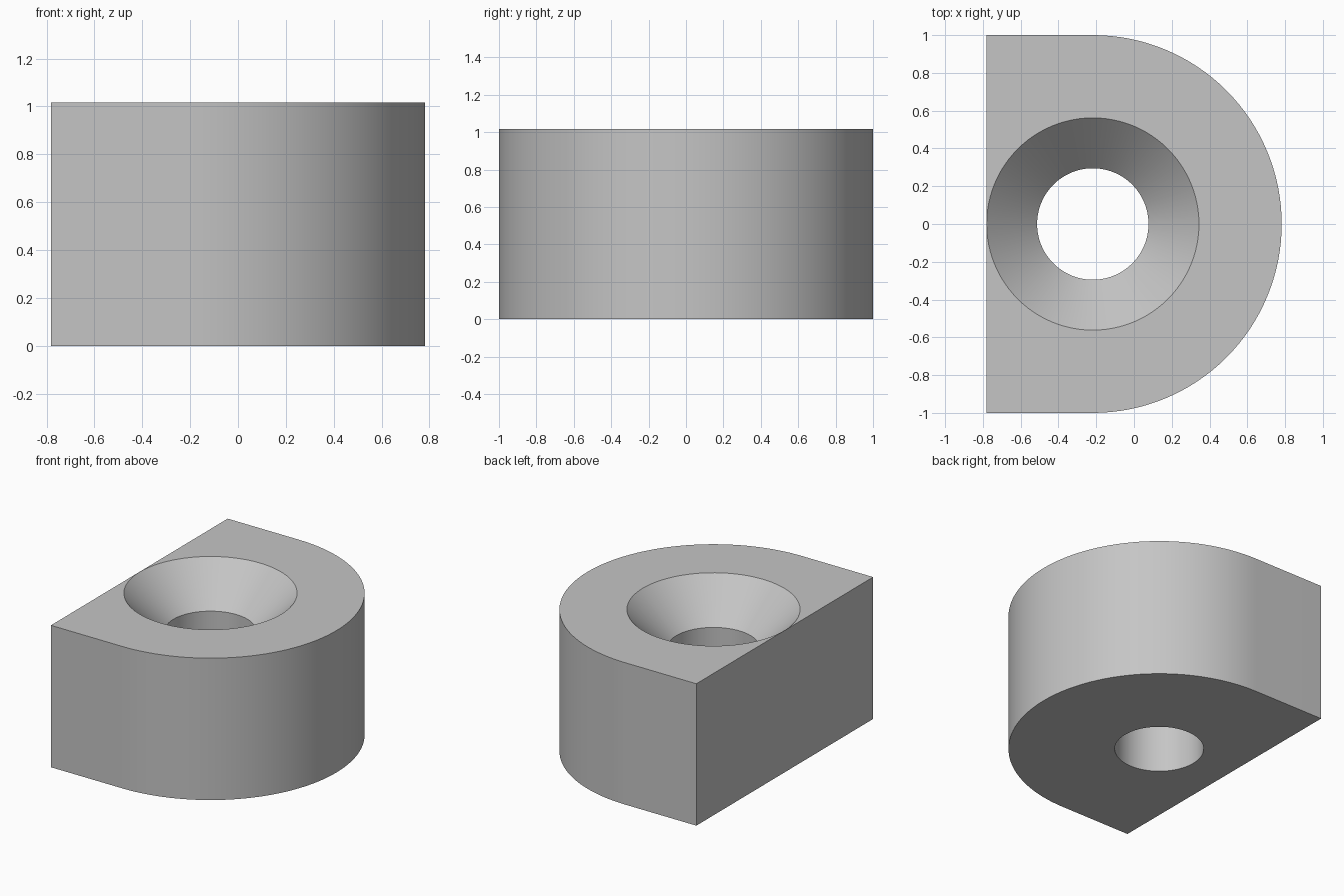
import bpy, bmesh
from math import pi, cos, sin

if "Cube" in bpy.data.objects:
    bpy.data.objects.remove(bpy.data.objects["Cube"])

CX = -0.218          # shared axis of the round end and the hole
HEIGHT = 1.016
LEFT = -0.782        # flat side
HOLE, RIM = 0.295, 0.562

grey = bpy.data.materials.new("plain grey")
grey.use_nodes = True
grey.diffuse_color = (0.56, 0.56, 0.56, 1)
grey.node_tree.nodes["Principled BSDF"].inputs["Base Color"].default_value = (0.56, 0.56, 0.56, 1)


def make_object(name, bm):
    bmesh.ops.recalc_face_normals(bm, faces=bm.faces)
    mesh = bpy.data.meshes.new(name)
    bm.to_mesh(mesh)
    bm.free()
    mesh.materials.append(grey)
    obj = bpy.data.objects.new(name, mesh)
    bpy.context.collection.objects.link(obj)
    return obj


# D-shaped block: half circle on the +x side, square on the other
bm = bmesh.new()
steps = 64
outline = [(CX + cos(a), sin(a)) for a in (-pi / 2 + pi * i / steps for i in range(steps + 1))]
outline += [(LEFT, 1), (LEFT, -1)]
base = bm.faces.new([bm.verts.new((x, y, 0)) for x, y in outline])
top = bmesh.ops.extrude_face_region(bm, geom=[base])["geom"]
bmesh.ops.translate(bm, vec=(0, 0, HEIGHT), verts=[v for v in top if isinstance(v, bmesh.types.BMVert)])
block = make_object("countersunk_block", bm)

# Cutter: straight bore opening into a 45 degree countersink
bm = bmesh.new()
sink = RIM - HOLE
extra = 0.1
profile = [(HOLE, -extra), (HOLE, HEIGHT - sink), (RIM, HEIGHT), (RIM, HEIGHT + extra)]
sides = 96
rings = [[bm.verts.new((CX + r * cos(2 * pi * i / sides), r * sin(2 * pi * i / sides), z))
          for i in range(sides)] for r, z in profile]
for low, high in zip(rings, rings[1:]):
    for i in range(sides):
        j = (i + 1) % sides
        bm.faces.new((low[i], low[j], high[j], high[i]))
bm.faces.new(rings[0])
bm.faces.new(rings[-1])
cutter = make_object("hole_cutter", bm)
cutter.hide_render = True

# Cut the hole, then drop the cutter
cut = block.modifiers.new("hole", "BOOLEAN")
cut.operation = "DIFFERENCE"
cut.solver = "EXACT"
cut.object = cutter
bpy.ops.object.select_all(action="DESELECT")
block.select_set(True)
bpy.context.view_layer.objects.active = block
bpy.ops.object.modifier_apply(modifier=cut.name)
bpy.data.objects.remove(cutter)

# Smooth curved walls, sharp rims
bpy.ops.object.shade_smooth_by_angle(angle=pi / 6)
